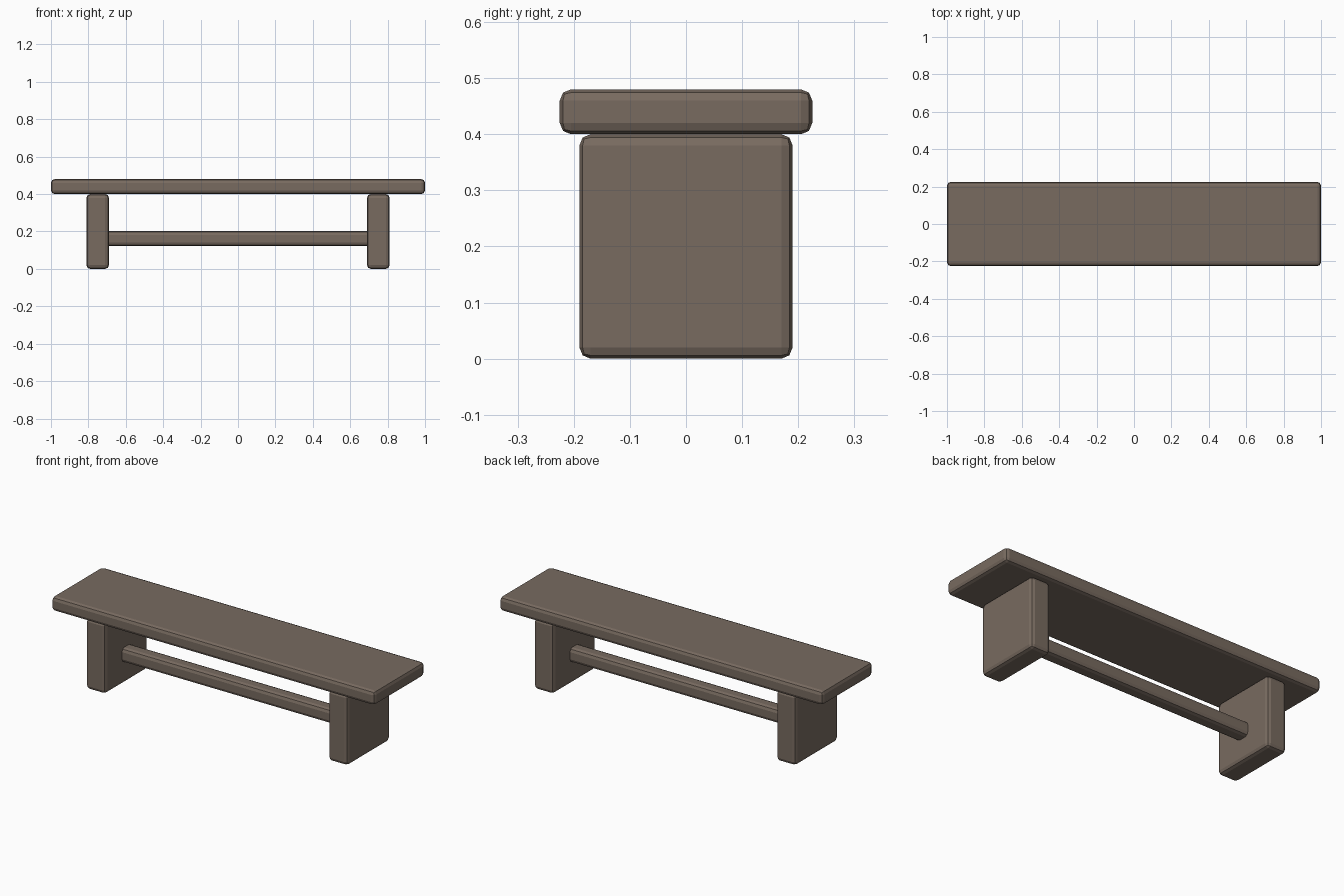
import bpy

# Remove the default object
cube = bpy.data.objects.get("Cube")
if cube:
    bpy.data.objects.remove(cube, do_unlink=True)

# Single brown wood colour
wood = bpy.data.materials.new("brown_wood")
wood.use_nodes = True
colour = (0.188, 0.146, 0.117, 1.0)
wood.diffuse_color = colour
wood.node_tree.nodes["Principled BSDF"].inputs["Base Color"].default_value = colour


def plank(name, size, centre, bevel=0.02):
    """A box with softened, two-step chamfered edges."""
    bpy.ops.mesh.primitive_cube_add(size=1, location=centre)
    obj = bpy.context.object
    obj.name = name
    obj.scale = size
    bpy.ops.object.transform_apply(location=False, rotation=False, scale=True)
    obj.data.materials.append(wood)
    mod = obj.modifiers.new("soft_edges", 'BEVEL')
    mod.width = bevel
    mod.segments = 2
    mod.limit_method = 'ANGLE'
    return obj


# Seat board
plank("seat", (2.0, 0.45, 0.08), (0, 0, 0.44))

# Slab legs, one at each end
for side, name in ((1, "left_leg"), (-1, "right_leg")):
    plank(name, (0.12, 0.38, 0.40), (side * 0.75, 0, 0.20))

# Stretcher bar joining the legs
plank("stretcher", (1.5, 0.08, 0.08), (0, 0, 0.162))
